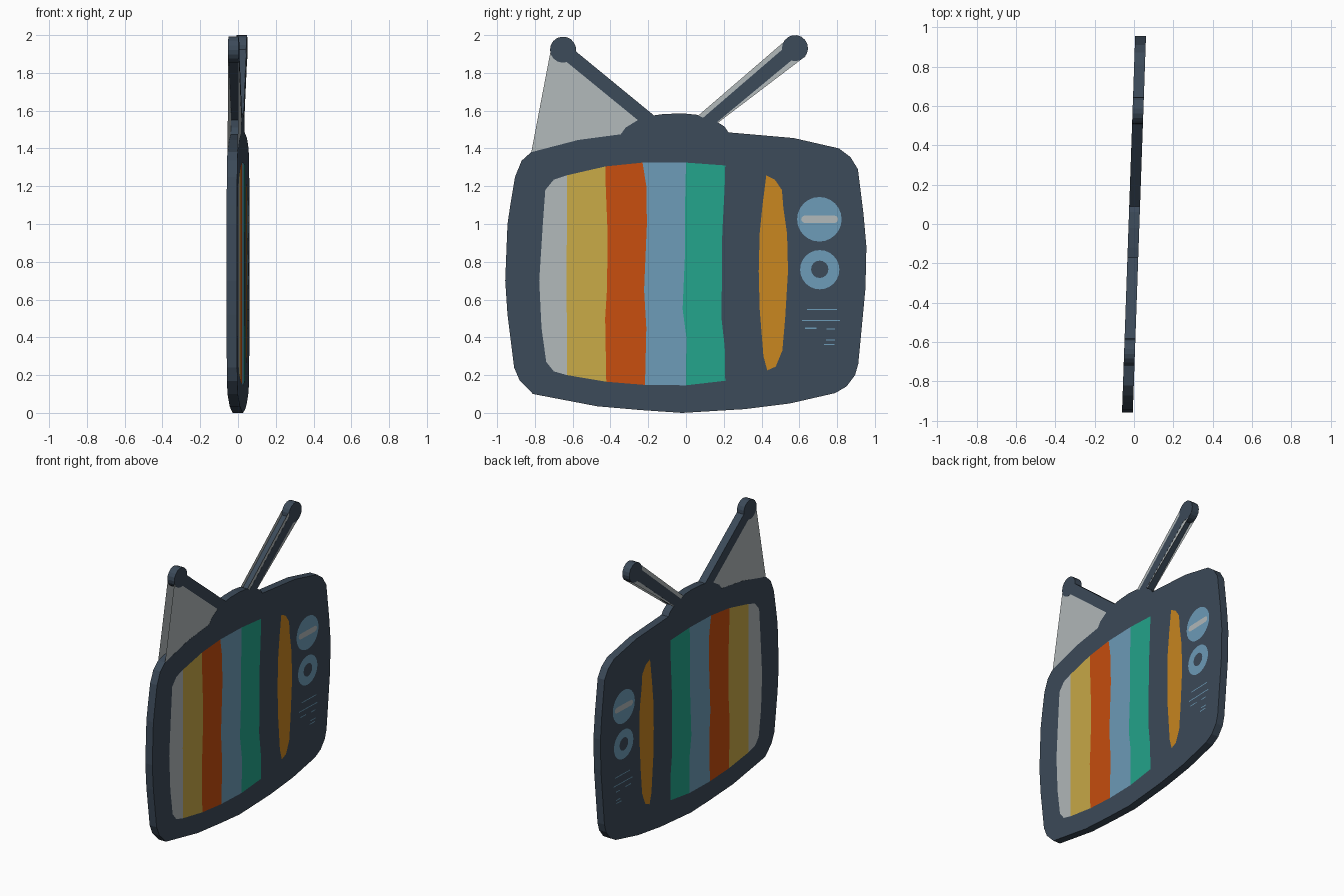
import bpy, bmesh, math

HALF = 0.0275      # half thickness of the flat television
SLOPE = 0.035      # slight turn about z


def srgb(hexa):
    out = []
    for i in (0, 2, 4):
        c = int(hexa[i:i + 2], 16) / 255
        out.append(c / 12.92 if c <= 0.04045 else ((c + 0.055) / 1.055) ** 2.4)
    return (*out, 1)


def material(name, hexa):
    m = bpy.data.materials.new(name)
    m.diffuse_color = srgb(hexa)
    return m


NAVY = material("navy", "3C4A59")
GREY = material("light grey", "B2B9BA")
YELLOW = material("yellow", "C9AA47")
RED = material("red orange", "C84E0E")
BLUE = material("blue", "6D9CB8")
GREEN = material("green", "23A48C")
AMBER = material("amber", "C98620")


def build(name, shapes, mat, half, walls=False):
    """Each (y, z) outline becomes a face on both sides, optionally joined by walls."""
    bm = bmesh.new()
    for pts in shapes:
        a = [bm.verts.new((half + SLOPE * y, y, z)) for y, z in pts]
        b = [bm.verts.new((-half + SLOPE * y, y, z)) for y, z in pts]
        bm.faces.new(a)
        bm.faces.new(b[::-1])
        if walls:
            for i in range(len(a)):
                j = (i + 1) % len(a)
                bm.faces.new((a[i], b[i], b[j], a[j]))
    me = bpy.data.meshes.new(name)
    bm.to_mesh(me)
    bm.free()
    me.materials.append(mat)
    ob = bpy.data.objects.new(name, me)
    bpy.context.collection.objects.link(ob)
    return ob


def arc(cy, cz, r, start, end, n):
    return [(cy + r * math.cos(math.radians(start + (end - start) * i / n)),
             cz + r * math.sin(math.radians(start + (end - start) * i / n)))
            for i in range(n + 1)]


def disc(cy, cz, r, n=24):
    return arc(cy, cz, r, 0, 360, n)[:-1]


def rect(y0, y1, z, h):
    return [(y0, z - h), (y1, z - h), (y1, z + h), (y0, z + h)]


# Casing with mound and both antennas as one outline
right = [(-0.02, 0), (0.31, 0.02), (0.55, 0.05), (0.79, 0.105), (0.85, 0.14), (0.895, 0.2),
         (0.912, 0.26), (0.935, 0.5), (0.95, 0.66), (0.955, 0.88), (0.94, 1.05),
         (0.91, 1.29), (0.87, 1.355), (0.81, 1.4), (0.57, 1.455), (0.225, 1.485),
         (0.205, 1.515), (0.165, 1.54)]
mound = [(0.09, 1.562), (0.06, 1.578), (-0.02, 1.586), (-0.12, 1.582), (-0.17, 1.575)]
left = [(-0.255, 1.55), (-0.32, 1.51), (-0.345, 1.475), (-0.57, 1.445), (-0.82, 1.38),
        (-0.87, 1.335), (-0.905, 1.25), (-0.93, 1.1), (-0.945, 1.0), (-0.957, 0.7),
        (-0.945, 0.52), (-0.91, 0.24), (-0.88, 0.17), (-0.81, 0.1), (-0.47, 0.035),
        (-0.24, 0.015)]
casing = (right + arc(0.577, 1.931, 0.069, 253, 547, 14) + mound
          + arc(-0.651, 1.923, 0.069, -8, 287, 14) + left)
build("casing", [casing], NAVY, HALF, walls=True)

# Thin grey webs beside the antennas
webs = [[(-0.82, 1.375), (-0.57, 1.43), (-0.34, 1.465), (-0.25, 1.55), (-0.6, 1.88), (-0.718, 1.91)],
        [(0.06, 1.57), (0.1, 1.555), (0.53, 1.92), (0.525, 1.97)],
        [(0.15, 1.54), (0.168, 1.535), (0.635, 1.89), (0.54, 1.89)]]
build("antenna_webs", webs, GREY, HALF - 0.0008)

# Screen stripes: boundaries run from bottom to top
edges = [[(-0.63, 0.2), (-0.632, 0.7), (-0.63, 1.258)],
         [(-0.422, 0.165), (-0.428, 0.5), (-0.418, 0.66), (-0.415, 0.95), (-0.425, 1.2), (-0.425, 1.305)],
         [(-0.217, 0.148), (-0.21, 0.45), (-0.222, 0.65), (-0.207, 1.0), (-0.21, 1.2), (-0.23, 1.325)],
         [(0, 0.146), (0.002, 0.4), (-0.018, 0.55), (-0.005, 0.85), (-0.005, 1.1), (0, 1.325)],
         [(0.208, 0.17), (0.205, 0.35), (0.188, 0.5), (0.192, 0.95), (0.205, 1.2), (0.208, 1.31)]]
ON = HALF + 0.0015
for name, lo, hi, mat in (("yellow", 0, 1, YELLOW), ("red", 1, 2, RED),
                          ("blue", 2, 3, BLUE), ("green", 3, 4, GREEN)):
    build(name + "_stripe", [edges[hi] + edges[lo][::-1]], mat, ON)
grey_side = [(-0.7, 1.235), (-0.745, 1.18), (-0.758, 1.0), (-0.777, 0.7), (-0.765, 0.45),
             (-0.74, 0.27), (-0.7, 0.22)]
build("grey_stripe", [edges[0] + grey_side], GREY, ON)

# Amber panel beside the screen
build("amber_panel", [[(0.43, 0.225), (0.475, 0.245), (0.51, 0.33), (0.525, 0.5), (0.54, 0.75),
                       (0.535, 0.95), (0.515, 1.09), (0.508, 1.18), (0.47, 1.235), (0.425, 1.257),
                       (0.405, 1.1), (0.39, 0.95), (0.385, 0.75), (0.39, 0.55), (0.41, 0.3)]],
      AMBER, ON)

# Knobs
build("knob_faces", [disc(0.706, 1.025, 0.118), disc(0.708, 0.758, 0.104)], BLUE, ON)
bar = arc(0.785, 1.025, 0.02, -90, 90, 6) + arc(0.63, 1.025, 0.02, 90, 270, 6)
build("knob_bar", [bar], GREY, HALF + 0.003)
build("knob_centre", [disc(0.708, 0.76, 0.046, 16)], NAVY, HALF + 0.003)

# Speaker slits
slits = [(0.64, 0.8, 0.548), (0.615, 0.815, 0.49), (0.63, 0.69, 0.448),
         (0.745, 0.79, 0.445), (0.74, 0.79, 0.385), (0.73, 0.785, 0.363)]
build("speaker_slits", [rect(a, b, z, 0.003) for a, b, z in slits], BLUE, ON)
